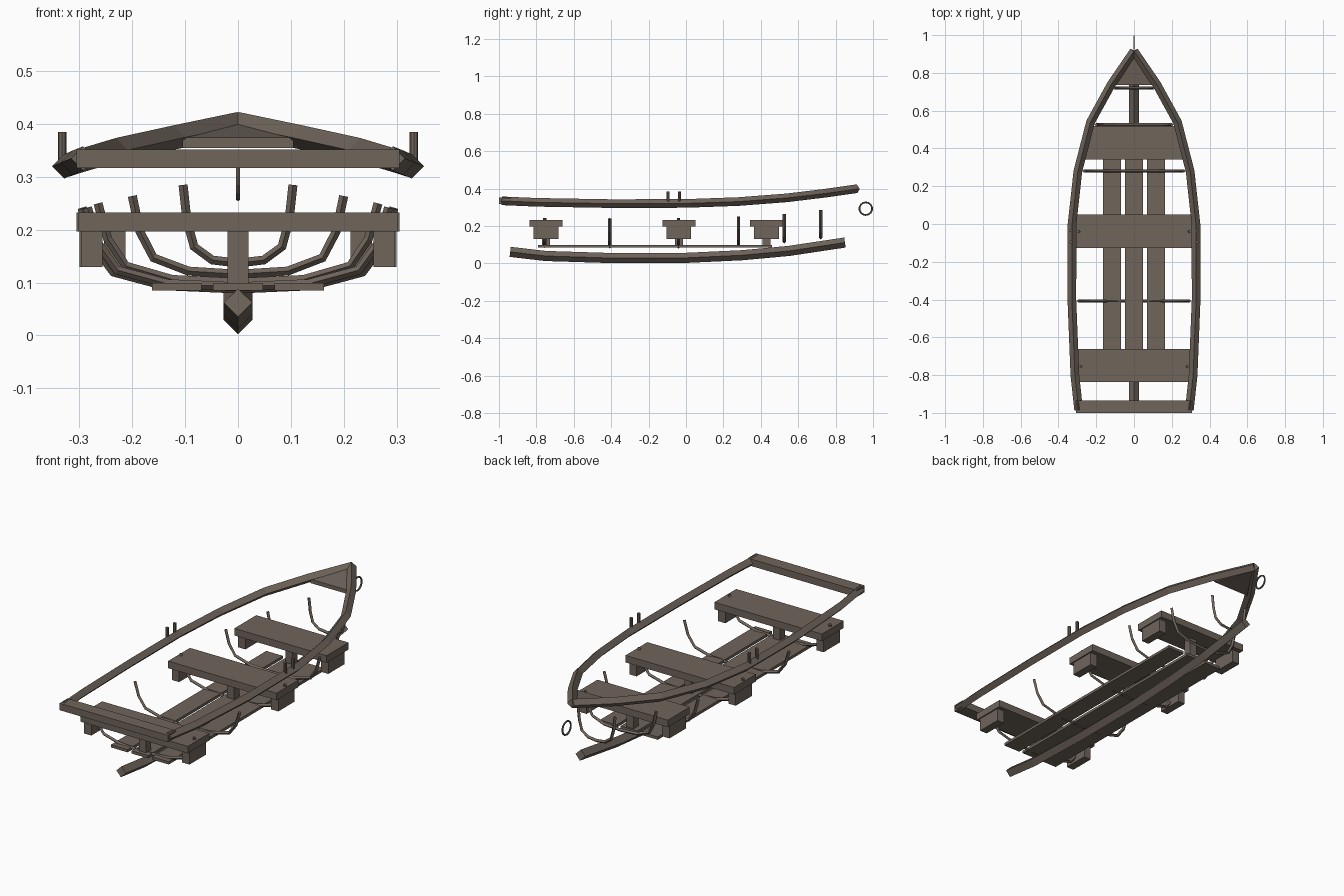
import bpy
import bmesh
from math import pi
from mathutils import Vector

cube = bpy.data.objects.get("Cube")
if cube:
    bpy.data.objects.remove(cube, do_unlink=True)

wood = bpy.data.materials.new("weathered wood")
wood.use_nodes = True
COLOUR = (0.16, 0.128, 0.105, 1)
wood.diffuse_color = COLOUR
wood.node_tree.nodes["Principled BSDF"].inputs["Base Color"].default_value = COLOUR


def finish(name, bm):
    bmesh.ops.recalc_face_normals(bm, faces=bm.faces)
    mesh = bpy.data.meshes.new(name)
    bm.to_mesh(mesh)
    bm.free()
    mesh.materials.append(wood)
    obj = bpy.data.objects.new(name, mesh)
    bpy.context.collection.objects.link(obj)
    return obj


def box(name, x, y, z):
    """Box from (low, high) ranges on each axis."""
    bm = bmesh.new()
    bmesh.ops.create_cube(bm, size=1)
    for v in bm.verts:
        v.co = [(a + b) / 2 + c * (b - a) for c, (a, b) in zip(v.co, (x, y, z))]
    return finish(name, bm)


def sweep(name, points, radius, ref):
    """Diamond-section bar along a path; one corner axis stays near ref."""
    pts = [Vector(p) for p in points]
    bm = bmesh.new()
    rings = []
    for i, p in enumerate(pts):
        t = (pts[min(i + 1, len(pts) - 1)] - pts[max(i - 1, 0)]).normalized()
        side = t.cross(Vector(ref)).normalized()
        up = side.cross(t)
        rings.append([bm.verts.new(p + d * radius) for d in (side, up, -side, -up)])
    for a, b in zip(rings, rings[1:]):
        for k in range(4):
            n = (k + 1) % 4
            bm.faces.new((a[k], a[n], b[n], b[k]))
    bm.faces.new(rings[0])
    bm.faces.new(rings[-1])
    return finish(name, bm)


# Gunwales, oarlock pins: one per side
rail = [(0.293, -0.985, 0.335), (0.313, -0.8, 0.327), (0.329, -0.4, 0.32),
        (0.328, 0, 0.321), (0.297, 0.28, 0.331), (0.23, 0.54, 0.351),
        (0.12, 0.74, 0.375), (0, 0.915, 0.4)]
for side, s in (("left", 1), ("right", -1)):
    sweep(side + "_gunwale", [(s * x, y, z) for x, y, z in rail], 0.023, (0, 0, 1))
    for place, y in (("rear", -0.095), ("front", -0.035)):
        bm = bmesh.new()
        bmesh.ops.create_cone(bm, cap_ends=True, segments=8, radius1=0.008,
                              radius2=0.008, depth=0.055)
        pin = finish(f"{side}_{place}_oarlock_pin", bm)
        pin.location = (s * 0.333, y, 0.358)

# Transom cap
box("transom_cap", (-0.306, 0.306), (-1, -0.935), (0.317, 0.352))

# Bow deck: triangular wedge rising to the tip
bm = bmesh.new()
deck = [(-0.105, 0.735, 0.375), (0.105, 0.735, 0.375), (0, 0.9, 0.403)]
top = [bm.verts.new(p) for p in deck]
low = [bm.verts.new((x, y, z - 0.02)) for x, y, z in deck]
bm.faces.new(top)
bm.faces.new(low)
for k in range(3):
    n = (k + 1) % 3
    bm.faces.new((top[k], top[n], low[n], low[k]))
finish("bow_deck", bm)

# Keel
sweep("keel", [(0, y, z) for y, z in (
    (-0.94, 0.062), (-0.75, 0.04), (-0.4, 0.029), (0, 0.03), (0.3, 0.044),
    (0.55, 0.067), (0.85, 0.112))], 0.027, (0, 0, 1))

# Floorboards
for name, x in (("left", 0.116), ("middle", 0), ("right", -0.116)):
    box(name + "_floorboard", (x - 0.047, x + 0.047), (-0.79, 0.46), (0.085, 0.099))

# Seats with end blocks and a centre post
for name, y, half in (("stern", -0.749, 0.303), ("middle", -0.038, 0.306),
                      ("bow", 0.43, 0.26)):
    box(name + "_seat", (-half, half), (y - 0.088, y + 0.088), (0.197, 0.233))
    box(name + "_seat_post", (-0.02, 0.02), (y - 0.021, y + 0.021), (0.095, 0.2))
    for side, s in (("left", 1), ("right", -1)):
        ends = sorted((s * (half - 0.047), s * (half - 0.006)))
        box(f"{name}_seat_{side}_block", ends, (y - 0.066, y + 0.066), (0.13, 0.2))

# Ribs: shared curve scaled to width, base height and top height
shape = [(1, 1), (0.93, 0.55), (0.8, 0.21), (0.47, 0.04), (0, 0)]
ribs = [(-0.755, 0.285, 0.092, 0.242), (-0.408, 0.295, 0.088, 0.24),
        (-0.04, 0.295, 0.088, 0.242), (0.28, 0.265, 0.1, 0.25),
        (0.525, 0.2, 0.116, 0.264), (0.72, 0.104, 0.137, 0.285)]
for i, (y, w, base, head) in enumerate(ribs):
    half = [(x * w, y, base + h * (head - base)) for x, h in shape]
    path = half + [(-x, py, z) for x, py, z in reversed(half[:-1])]
    sweep(f"rib_{i + 1}", path, 0.0085, (0, 1, 0))

# Mooring ring at the bow
bpy.ops.mesh.primitive_torus_add(major_segments=14, minor_segments=6, major_radius=0.034,
                                 minor_radius=0.0045, location=(0, 0.961, 0.293),
                                 rotation=(0, pi / 2, 0))
ring = bpy.context.object
ring.name = "mooring_ring"
ring.data.materials.append(wood)
